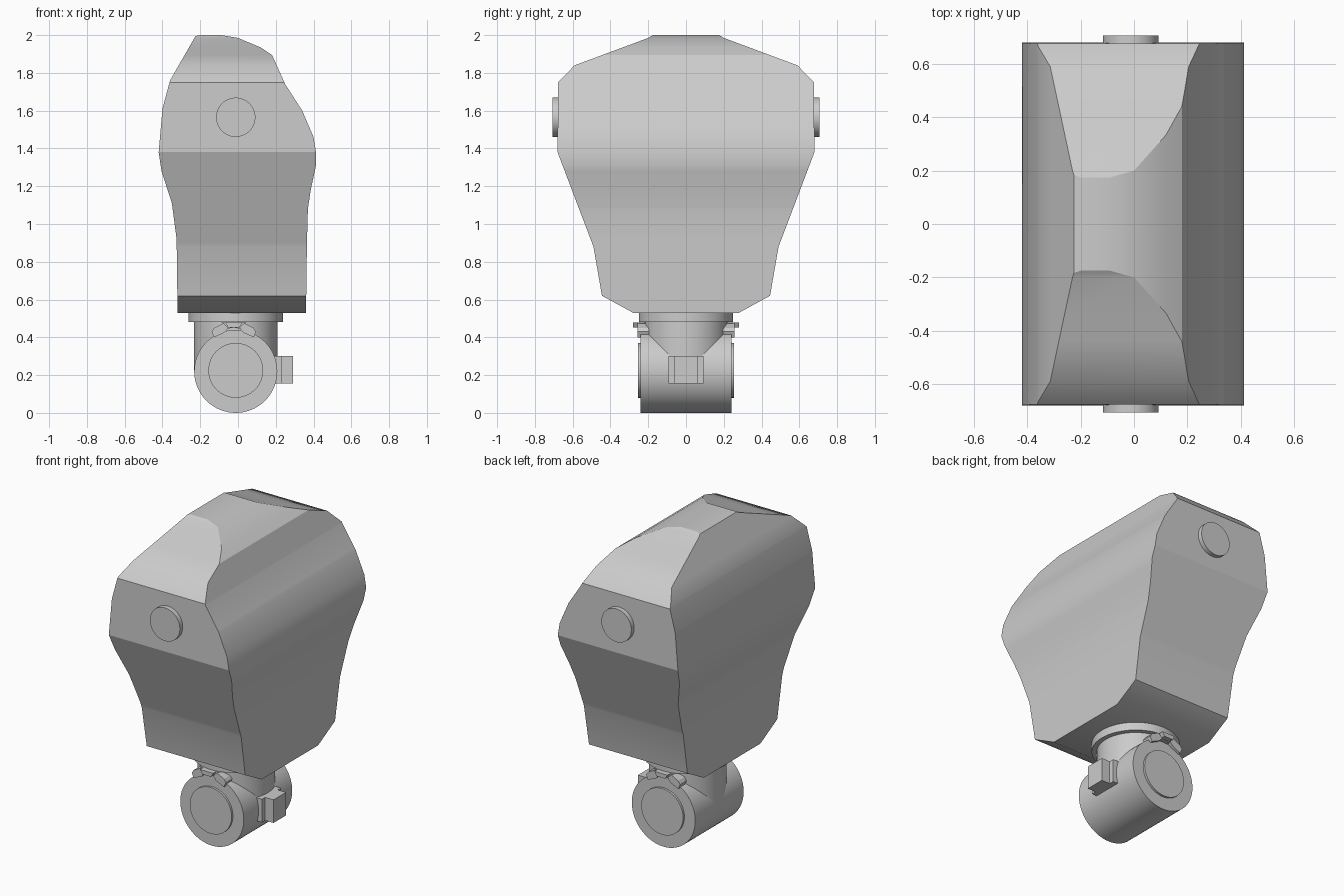
import bpy, bmesh
from math import radians
from mathutils import Matrix, Vector

cube = bpy.data.objects.get("Cube")
if cube:
    bpy.data.objects.remove(cube, do_unlink=True)

grey = bpy.data.materials.new("warm grey")
grey.use_nodes = True
COLOUR = (0.6, 0.6, 0.6, 1)
grey.diffuse_color = COLOUR
grey.node_tree.nodes["Principled BSDF"].inputs["Base Color"].default_value = COLOUR

CX = -0.012  # shared axis of the joint and the bolts


def finish(name, bm, angle=30):
    bmesh.ops.recalc_face_normals(bm, faces=bm.faces[:])
    mesh = bpy.data.meshes.new(name)
    bm.to_mesh(mesh)
    bm.free()
    mesh.materials.append(grey)
    obj = bpy.data.objects.new(name, mesh)
    bpy.context.collection.objects.link(obj)
    bpy.ops.object.select_all(action="DESELECT")
    obj.select_set(True)
    bpy.context.view_layer.objects.active = obj
    bpy.ops.object.shade_smooth_by_angle(angle=radians(angle))
    return obj


def cylinder(name, centre, radius, depth, axis="Z", sides=64):
    bm = bmesh.new()
    rot = Matrix.Rotation(radians(90), 4, "X") if axis == "Y" else Matrix()
    bmesh.ops.create_cone(bm, cap_ends=True, segments=sides, radius1=radius,
                          radius2=radius, depth=depth,
                          matrix=Matrix.Translation(centre) @ rot)
    return finish(name, bm)


def prism(name, outline, y0, y1):
    """Extrude an (x, z) outline from y0 to y1."""
    bm = bmesh.new()
    face = bm.faces.new([bm.verts.new((x, y0, z)) for x, z in outline])
    new = bmesh.ops.extrude_face_region(bm, geom=[face])["geom"]
    bmesh.ops.translate(bm, vec=(0, y1 - y0, 0),
                        verts=[v for v in new if isinstance(v, bmesh.types.BMVert)])
    return finish(name, bm)


def at(profile, z):
    """Linear lookup in a profile of (z, value) pairs with rising z."""
    for (z0, a), (z1, b) in zip(profile, profile[1:]):
        if z <= z1:
            return a + (b - a) * (z - z0) / (z1 - z0)
    return profile[-1][1]


# Shell: rectangular sections following the front and side outlines
x_low = [(.53, -.32), (.92, -.325), (1.11, -.35), (1.28, -.405), (1.38, -.42),
         (1.61, -.4), (1.76, -.36), (1.995, -.225), (2, -.2)]
x_high = [(.53, .36), (.9, .365), (1.08, .37), (1.18, .385), (1.31, .413),
          (1.38, .413), (1.46, .4), (1.6, .34), (1.74, .25), (1.84, .205),
          (1.895, .18), (1.935, .12), (1.985, 0), (2, -.09)]
y_half = [(.53, .28), (.62, .445), (.88, .49), (1.09, .57), (1.38, .68),
          (1.75, .677), (1.84, .59), (1.985, .2), (2, .175)]
levels = sorted({z for p in (x_low, x_high, y_half) for z, _ in p})
bm = bmesh.new()
rings = []
for z in levels:
    a, b, h = at(x_low, z), at(x_high, z), at(y_half, z)
    rings.append([bm.verts.new((x, y, z)) for x, y in ((a, -h), (b, -h), (b, h), (a, h))])
for lower, upper in zip(rings, rings[1:]):
    for i in range(4):
        j = (i + 1) % 4
        bm.faces.new((lower[i], lower[j], upper[j], upper[i]))
bm.faces.new(rings[0])
bm.faces.new(rings[-1])
shell = finish("shell", bm)
# Keep the crease at the widest level of the front and back
for edge in shell.data.edges:
    p, q = (shell.data.vertices[i].co for i in edge.vertices)
    if abs(p.z - 1.38) < .001 and abs(q.z - 1.38) < .001 and abs(p.y - q.y) < .001:
        edge.use_edge_sharp = True

# Joint: neck, collar and the horizontal barrel
cylinder("neck", (CX, 0, .38), .221, .31)
cylinder("collar", (CX, 0, .505), .25, .05)
cylinder("barrel", (CX, 0, .22), .22, .48, "Y")

# Parts repeated on the front and back
for side, sign in (("front", -1), ("back", 1)):
    cylinder(side + "_bolt", (CX, sign * .685, 1.565), .104, .044, "Y")
    cylinder(side + "_axle_cap", (CX, sign * .24, .225), .145, .026, "Y")
    for label, m in (("right", -1), ("left", 1)):
        clip = [(.03, .45), (.05, .425), (.105, .4), (.118, .43), (.105, .45), (.055, .475)]
        prism(f"{side}_{label}_clip", [(CX - .01 + m * x, z) for x, z in clip],
              sign * .195, sign * .258)
    bridge = [(-.065, .478), (-.035, .445), (0, .452), (.035, .445), (.065, .478)]
    prism(side + "_clip_bridge", [(CX - .01 + x, z) for x, z in bridge],
          sign * .2, sign * .25)
    tab = [(-.045, .478), (-.03, .452), (.03, .452), (.045, .478)]
    prism(side + "_clip_tab", [(CX - .01 + x, z) for x, z in tab],
          sign * .2, sign * .28)

# Latch on the left side of the barrel
for name, x0, x1, half in (("latch_flange", .15, .232, .093), ("latch_block", .232, .29, .062)):
    prism(name, [(x0, .155), (x1, .155), (x1, .3), (x0, .3)], -half, half)
